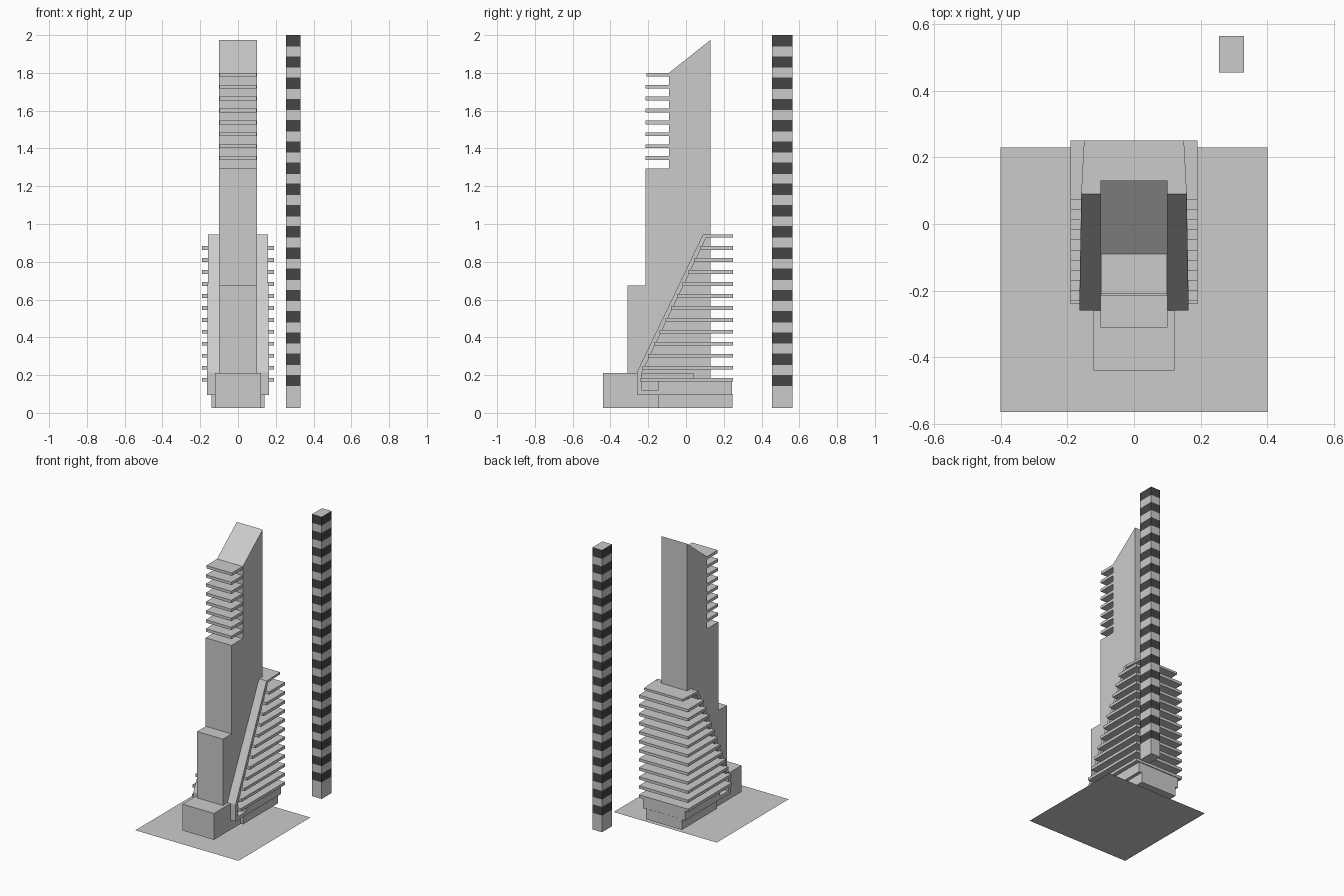
import bpy, bmesh

if "Cube" in bpy.data.objects:
    bpy.data.objects.remove(bpy.data.objects["Cube"])


def make_object(name, verts, faces):
    mesh = bpy.data.meshes.new(name)
    mesh.from_pydata(verts, [], faces)
    bm = bmesh.new()
    bm.from_mesh(mesh)
    bmesh.ops.recalc_face_normals(bm, faces=bm.faces)
    bm.to_mesh(mesh)
    bm.free()
    obj = bpy.data.objects.new(name, mesh)
    bpy.context.collection.objects.link(obj)
    return obj


def extrude_profile(name, profile, half_widths):
    """Side profile of (y, z) points, extruded symmetrically along x."""
    n = len(profile)
    if isinstance(half_widths, (int, float)):
        half_widths = [half_widths] * n
    verts = [(-w, y, z) for (y, z), w in zip(profile, half_widths)]
    verts += [(w, y, z) for (y, z), w in zip(profile, half_widths)]
    faces = [tuple(range(n)), tuple(range(2 * n - 1, n - 1, -1))]
    faces += [(i, (i + 1) % n, (i + 1) % n + n, i + n) for i in range(n)]
    return make_object(name, verts, faces)


def block(name, half_w, y0, y1, z0, z1):
    return extrude_profile(name, [(y0, z0), (y1, z0), (y1, z1), (y0, z1)], half_w)


BASE = 0.025

# Flat ground sheet
make_object("ground_plate",
            [(-0.4, -0.565, 0), (0.4, -0.565, 0), (0.4, 0.23, 0), (-0.4, 0.23, 0)],
            [(0, 1, 2, 3)])

# Stepped tower with slanted roof
extrude_profile("tower_core", [
    (-0.31, BASE), (0.13, BASE), (0.13, 1.975), (-0.09, 1.80),
    (-0.09, 1.295), (-0.215, 1.295), (-0.215, 0.675), (-0.31, 0.675)], 0.1)

# Upper balconies
for i in range(8):
    top = 1.80 - i * 0.063
    block(f"balcony_{i + 1}", 0.099, -0.21 if i == 0 else -0.215, -0.08, top - 0.02, top)

# Entrance block and rear podium
block("entrance_block", 0.122, -0.44, 0.04, BASE, 0.21)
block("podium_lower", 0.14, -0.145, 0.245, BASE, 0.10)
block("podium_upper", 0.162, -0.145, 0.244, 0.095, 0.17)

# Sloping front frame of the lower wing, with its foot
extrude_profile("sloping_frame", [
    (-0.26, 0.095), (-0.145, 0.095), (-0.145, 0.12), (-0.235, 0.12),
    (-0.235, 0.21), (0.115, 0.945), (0.09, 0.945), (-0.26, 0.215)],
    [0.164, 0.163, 0.163, 0.164, 0.164, 0.158, 0.158, 0.164])

# Wing floor slabs, each starting at the slope
for i in range(12):
    top = 0.185 + i * 0.0635
    front = -0.255 + (top - 0.215) * 0.479 + 0.008
    block(f"wing_slab_{i + 1}", 0.19, max(front, -0.24), 0.25, top - 0.02, top)

# Narrower tapered top slab
extrude_profile("wing_roof", [(0.10, 0.928), (0.25, 0.928), (0.25, 0.944), (0.10, 0.944)],
                [0.158, 0.15, 0.15, 0.158])

# Banded column: stacked rings, alternate bands dark
levels = [BASE]
for i in range(17):
    top = 2.0 - (16 - i) * 0.1124
    levels += [top - 0.06, top]
corners = [(0.255, 0.455), (0.33, 0.455), (0.33, 0.565), (0.255, 0.565)]
verts = [(x, y, z) for z in levels for x, y in corners]
faces = [(k * 4 + j, k * 4 + (j + 1) % 4, k * 4 + 4 + (j + 1) % 4, k * 4 + 4 + j)
         for k in range(len(levels) - 1) for j in range(4)]
last = 4 * (len(levels) - 1)
faces += [(3, 2, 1, 0), (last, last + 1, last + 2, last + 3)]
column = make_object("banded_column", verts, faces)
for name, shade in (("light_band", 0.6), ("dark_band", 0.06)):
    mat = bpy.data.materials.new(name)
    mat.diffuse_color = (shade, shade, shade, 1)
    mat.use_nodes = True
    mat.node_tree.nodes["Principled BSDF"].inputs["Base Color"].default_value = mat.diffuse_color
    column.data.materials.append(mat)
for poly in column.data.polygons[:-2]:
    poly.material_index = (poly.index // 4) % 2
